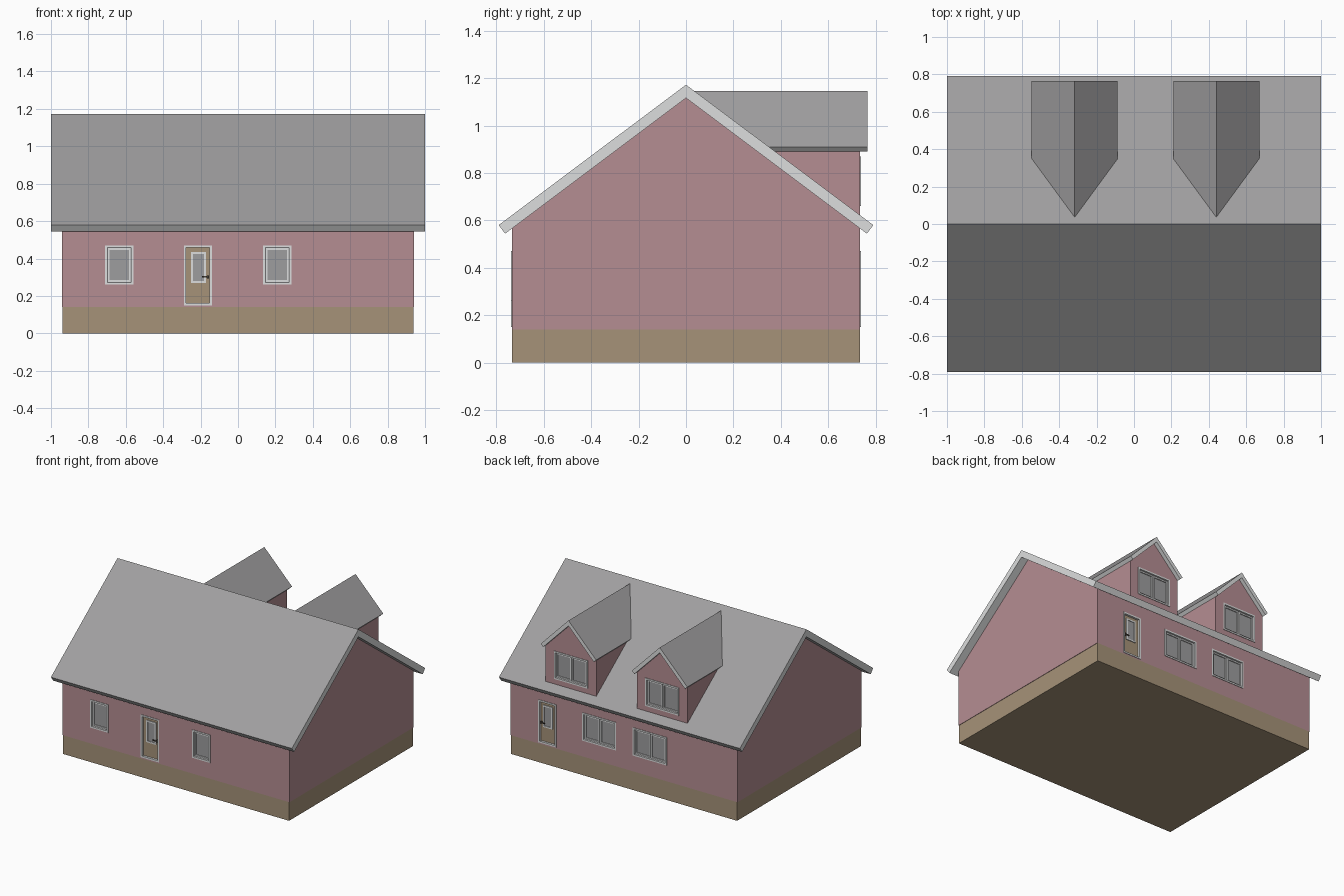
import bpy
import bmesh
from math import hypot

cube = bpy.data.objects.get("Cube")
if cube:
    bpy.data.objects.remove(cube)


def material(name, rgb):
    m = bpy.data.materials.new(name)
    m.use_nodes = True
    m.diffuse_color = (*rgb, 1)
    m.node_tree.nodes["Principled BSDF"].inputs["Base Color"].default_value = (*rgb, 1)
    return m


ROSE = material("rose plaster", (0.46, 0.27, 0.29))
TAN = material("tan", (0.38, 0.29, 0.19))
SLATE = material("roof grey", (0.35, 0.345, 0.35))
TRIM = material("light trim", (0.72, 0.73, 0.73))
GLASS = material("glass grey", (0.34, 0.34, 0.345))
DARK = material("dark handle", (0.06, 0.05, 0.04))

HALF_X, HALF_Y = 0.942, 0.735     # wall extents
BASE_TOP = 0.14
RIDGE, EAVE_Y, EAVE_Z = 1.172, 0.79, 0.58
SLOPE = (RIDGE - EAVE_Z) / EAVE_Y
POCKET = 0.02                     # depth of window and door openings


def finish(name, bm, mats):
    bmesh.ops.recalc_face_normals(bm, faces=bm.faces)
    mesh = bpy.data.meshes.new(name)
    bm.to_mesh(mesh)
    bm.free()
    ob = bpy.data.objects.new(name, mesh)
    bpy.context.collection.objects.link(ob)
    for m in mats:
        mesh.materials.append(m)
    return ob


def prism(name, profile, start, end, mats):
    """Join two copies of a profile; start and end map (u, z) to 3D points."""
    bm = bmesh.new()
    a = [bm.verts.new(start(u, z)) for u, z in profile]
    b = [bm.verts.new(end(u, z)) for u, z in profile]
    bm.faces.new(a)
    bm.faces.new(b)
    for i in range(len(a)):
        j = (i + 1) % len(a)
        bm.faces.new((a[i], a[j], b[j], b[i]))
    return finish(name, bm, mats)


def boxes(name, mat, spans):
    """One mesh of boxes, each given as ((x0, x1), (y0, y1), (z0, z1))."""
    bm = bmesh.new()
    for span in spans:
        verts = bmesh.ops.create_cube(bm, size=1)["verts"]
        for v in verts:
            v.co = [(lo + hi) / 2 + c * (hi - lo) for c, (lo, hi) in zip(v.co, span)]
    return finish(name, bm, [mat])


def chevron(ridge, half, eave, thick):
    """Gable roof cross-section with eaves cut square to the slope."""
    rise = ridge - eave
    length = hypot(half, rise)
    iu, iz = half - thick * rise / length, eave - thick * half / length
    under = ridge - thick * length / half
    return [(0, ridge), (half, eave), (iu, iz), (0, under), (-iu, iz), (-half, eave)]


def paint_slopes(ob):
    for p in ob.data.polygons:
        p.material_index = 0 if p.normal.z > 0.3 else 1


def gable(half, bottom, eave, peak):
    return [(-half, bottom), (half, bottom), (half, eave), (0, peak), (-half, eave)]


def outward(side, d0, d1):
    return tuple(sorted((side * (HALF_Y + d0), side * (HALF_Y + d1))))


def ring(rect, w, y):
    x0, x1, z0, z1 = rect
    return [((x0, x0 + w), y, (z0, z1)), ((x1 - w, x1), y, (z0, z1)),
            ((x0 + w, x1 - w), y, (z0, z0 + w)), ((x0 + w, x1 - w), y, (z1 - w, z1))]


def inset(rect, d):
    return rect[0] + d, rect[1] - d, rect[2] + d, rect[3] - d


def cut_opening(wall, rect, side):
    x0, x1, z0, z1 = inset(rect, 0.006)
    cutter = boxes("opening_cutter", ROSE, [((x0, x1), outward(side, -POCKET, 0.05), (z0, z1))])
    cutter.hide_render = True
    mod = wall.modifiers.new("opening", 'BOOLEAN')
    mod.operation = 'DIFFERENCE'
    mod.solver = 'EXACT'
    mod.object = cutter
    bpy.context.view_layer.objects.active = wall
    bpy.ops.object.modifier_apply(modifier=mod.name)
    bpy.data.objects.remove(cutter)


def window(name, wall, side, cx, z0, width):
    rect = (cx - width / 2, cx + width / 2, z0, z0 + 0.21)
    cut_opening(wall, rect, side)
    boxes(name + "_frame", TRIM, ring(rect, 0.012, outward(side, -POCKET, 0.004)))
    # Recessed sashes: one per light
    count = 2 if width > 0.2 else 1
    x0, x1, b, t = inset(rect, 0.012)
    step = (x1 - x0) / count
    sash = []
    for i in range(count):
        pane = (x0 + i * step, x0 + (i + 1) * step, b, t)
        sash += ring(inset(pane, 0.002), 0.01, outward(side, -POCKET, -0.007))
    boxes(name + "_sash", TRIM, sash)
    boxes(name + "_glass", GLASS, [((x0, x1), outward(side, -POCKET, -0.014), (b, t))])


def door(name, wall, side, cx):
    rect = (cx - 0.075, cx + 0.075, 0.15, 0.47)
    cut_opening(wall, rect, side)
    boxes(name + "_frame", TRIM, ring(rect, 0.012, outward(side, -POCKET, 0.004)))
    x0, x1, b, t = inset(rect, 0.012)
    boxes(name + "_leaf", TAN, [((x0, x1), outward(side, -POCKET, -0.012), (b, t))])
    light = (cx - 0.037, cx + 0.043, 0.27, 0.435)
    boxes(name + "_light_frame", TRIM, ring(light, 0.011, outward(side, -0.012, -0.006)))
    x0, x1, b, t = inset(light, 0.011)
    boxes(name + "_light_glass", GLASS, [((x0, x1), outward(side, -0.012, -0.01), (b, t))])
    boxes(name + "_handle", DARK, [
        ((cx + 0.022, cx + 0.06), outward(side, -0.004, 0.002), (0.298, 0.306)),
        ((cx + 0.05, cx + 0.06), outward(side, -0.012, 0.002), (0.294, 0.31))])


# Foundation and main walls
boxes("foundation", TAN, [((-HALF_X + 0.003, HALF_X - 0.003), (-HALF_Y, HALF_Y), (0, BASE_TOP))])
wall_peak = RIDGE - 0.053
walls = prism("walls", gable(HALF_Y, BASE_TOP, wall_peak - SLOPE * HALF_Y, wall_peak),
              lambda u, z: (-HALF_X, u, z), lambda u, z: (HALF_X, u, z), [ROSE])

# Main roof
roof = prism("roof", chevron(RIDGE, EAVE_Y, EAVE_Z, 0.045),
             lambda u, z: (-1, u, z), lambda u, z: (1, u, z), [SLATE, TRIM])
paint_slopes(roof)

# Front openings
for i, cx in enumerate((-0.635, 0.21)):
    window(f"front_window_{i + 1}", walls, -1, cx, 0.26, 0.15)
door("front_door", walls, -1, -0.215)

# Back openings
for i, cx in enumerate((0.205, -0.215)):
    window(f"back_window_{i + 1}", walls, 1, cx, 0.26, 0.28)
door("back_door", walls, 1, 0.635)

# Dormers on the back slope, their roofs running into the main slope
for i, cx in enumerate((-0.317, 0.44)):
    name = f"dormer_{i + 1}"
    body = prism(name + "_walls", gable(0.21, 0.6, 0.893, 1.108),
                 lambda u, z: (cx + u, 0.3, z), lambda u, z: (cx + u, HALF_Y, z), [ROSE])
    window(name + "_window", body, 1, cx, 0.66, 0.28)
    cap = prism(name + "_roof", chevron(1.145, 0.23, 0.91, 0.028),
                lambda u, z: (cx + u, (RIDGE - z) / SLOPE - 0.005, z),
                lambda u, z: (cx + u, 0.765, z), [SLATE, TRIM])
    paint_slopes(cap)
